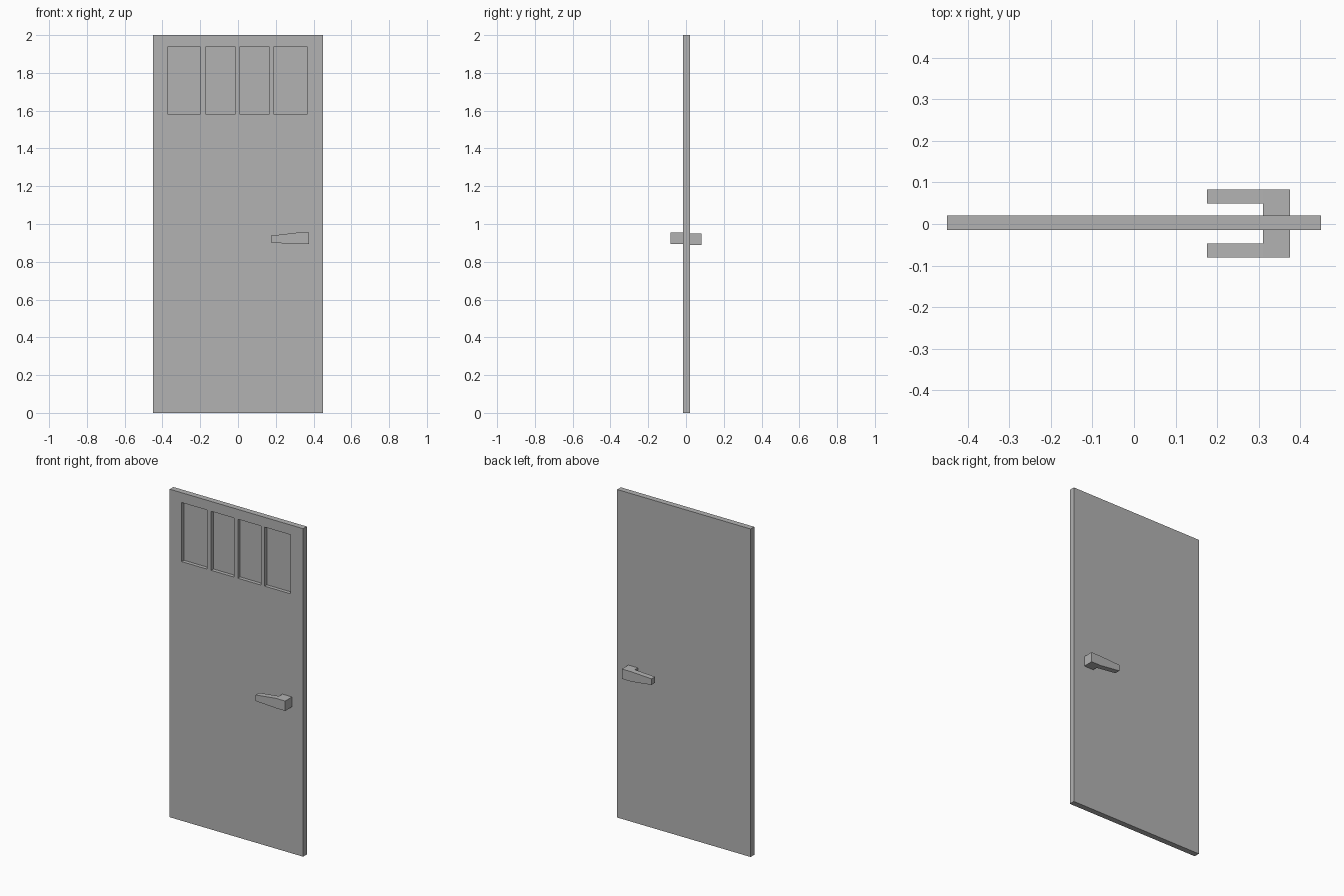
import bpy
import bmesh

default = bpy.data.objects.get("Cube")
if default:
    bpy.data.objects.remove(default, do_unlink=True)

# Single grey finish
grey = bpy.data.materials.new("door_grey")
grey.use_nodes = True
colour = (0.45, 0.45, 0.45, 1)
grey.diffuse_color = colour
grey.node_tree.nodes["Principled BSDF"].inputs["Base Color"].default_value = colour

FRONT, BACK = -0.015, 0.02


def add_object(name, bm):
    bmesh.ops.recalc_face_normals(bm, faces=bm.faces)
    mesh = bpy.data.meshes.new(name)
    bm.to_mesh(mesh)
    bm.free()
    mesh.materials.append(grey)
    obj = bpy.data.objects.new(name, mesh)
    bpy.context.collection.objects.link(obj)
    return obj


def add_prism(bm, outline, y0, y1):
    """Extrude an x-z outline between two depths."""
    face = bm.faces.new([bm.verts.new((x, y0, z)) for x, z in outline])
    result = bmesh.ops.extrude_face_region(bm, geom=[face])
    for v in result["geom"]:
        if isinstance(v, bmesh.types.BMVert):
            v.co.y = y1


def rectangle(x0, x1, z0, z1):
    return [(x0, z0), (x1, z0), (x1, z1), (x0, z1)]


# Door slab: front face split into a grid, then the four panes are sunk in
pane_x = [(-0.37, -0.2), (-0.17, -0.015), (0.01, 0.165), (0.19, 0.365)]
xs = [-0.45] + [x for pane in pane_x for x in pane] + [0.45]
zs = [0, 1.58, 1.94, 2]
bm = bmesh.new()
add_prism(bm, rectangle(xs[0], xs[-1], zs[0], zs[-1]), FRONT, BACK)
cuts = [((x, 0, 0), (1, 0, 0)) for x in xs[1:-1]]
cuts += [((0, 0, z), (0, 0, 1)) for z in zs[1:-1]]
for point, normal in cuts:
    bmesh.ops.bisect_plane(bm, geom=bm.verts[:] + bm.edges[:] + bm.faces[:],
                           plane_co=point, plane_no=normal)
bmesh.ops.recalc_face_normals(bm, faces=bm.faces)
panes = []
for f in bm.faces:
    c = f.calc_center_median()
    if f.normal.y < -0.9 and zs[1] < c.z < zs[2]:
        if any(a < c.x < b for a, b in pane_x):
            panes.append(f)
for f in panes:
    sunk = bmesh.ops.extrude_discrete_faces(bm, faces=[f])["faces"][0]
    for v in sunk.verts:
        v.co.y += 0.022
add_object("door_panel", bm)


# Lever handles: the rear one is the front one turned upside down
def add_handle(name, side, mid_z, surface, inner, outer):
    lever = [(0.175, -0.023), (0.31, -0.03), (0.375, -0.03),
             (0.375, 0.03), (0.31, 0.03), (0.175, 0.014)]
    bm = bmesh.new()
    add_prism(bm, [(x, mid_z + side * z) for x, z in lever], inner, outer)
    add_prism(bm, rectangle(0.31, 0.375, mid_z - 0.03, mid_z + 0.03), surface, inner)
    bmesh.ops.remove_doubles(bm, verts=bm.verts, dist=0.0001)
    # Drop the hidden wall between lever and post
    hidden = [f for f in bm.faces
              if abs(f.calc_center_median().y - inner) < 0.0001
              and f.calc_center_median().x > 0.31 and len(f.verts) == 4]
    bmesh.ops.delete(bm, geom=hidden, context="FACES_ONLY")
    add_object(name, bm)


add_handle("front_handle", 1, 0.924, FRONT, -0.047, -0.081)
add_handle("back_handle", -1, 0.92, BACK, 0.049, 0.083)
